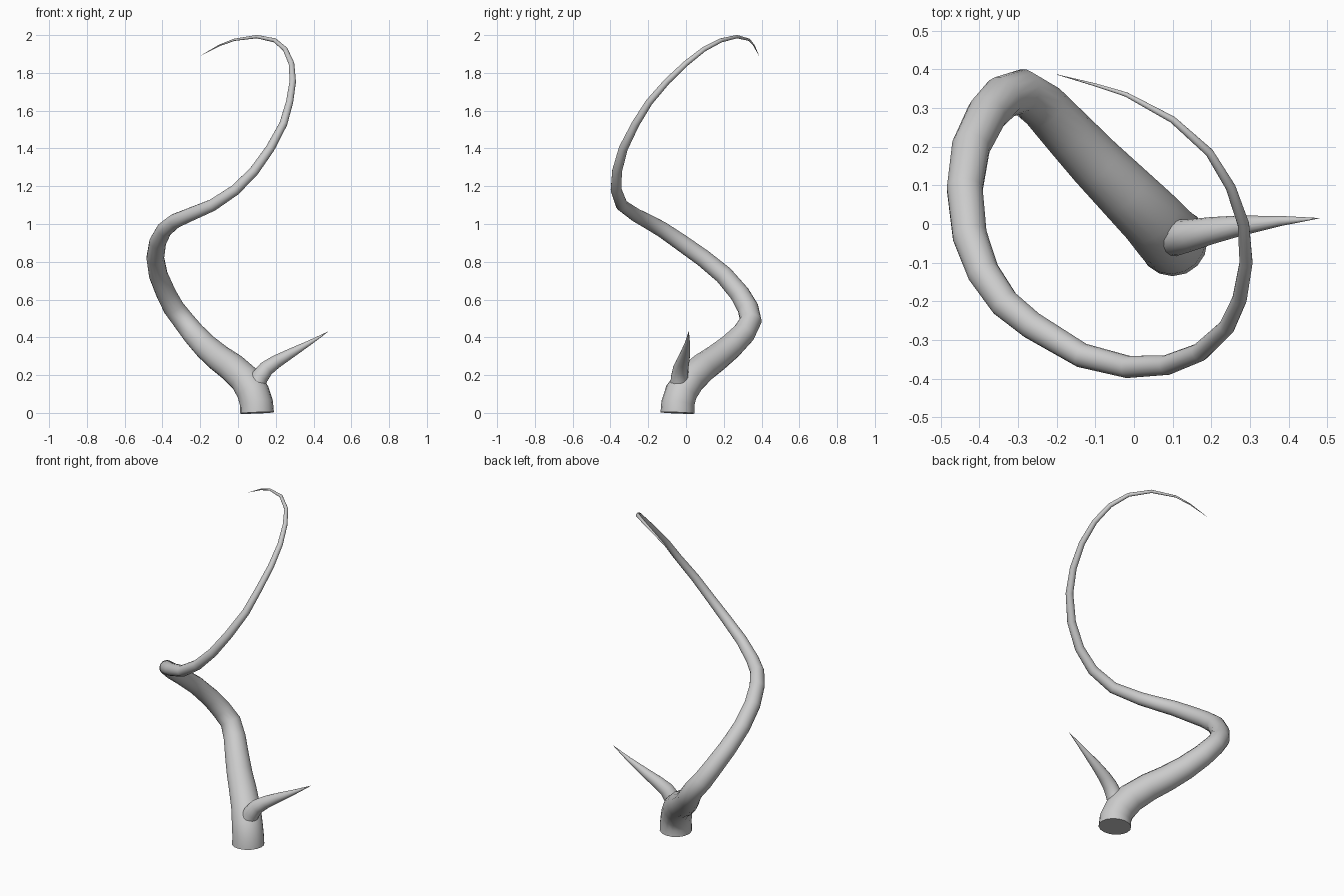
import bpy


def tapered_tube(name, rows, caps=True):
    """Sweep a round section along (x, y, z, radius) rows and make it a smooth mesh."""
    data = bpy.data.curves.new(name, 'CURVE')
    data.dimensions = '3D'
    data.bevel_depth = 1.0
    data.bevel_resolution = 6
    data.use_fill_caps = caps
    data.twist_mode = 'MINIMUM'
    spline = data.splines.new('POLY')
    spline.points.add(len(rows) - 1)
    for p, (x, y, z, r) in zip(spline.points, rows):
        p.co = (x, y, z, 1)
        p.radius = r
    obj = bpy.data.objects.new(name, data)
    bpy.context.collection.objects.link(obj)
    bpy.ops.object.select_all(action='DESELECT')
    obj.select_set(True)
    bpy.context.view_layer.objects.active = obj
    bpy.ops.object.convert(target='MESH')
    bpy.ops.object.shade_smooth_by_angle(angle=1.0)
    return bpy.context.object


# Main spiralling stem, tapering to a point
tapered_tube("stem", [
    (0.10, -0.045, 0.00, 0.090), (0.098, -0.043, 0.05, 0.088),
    (0.08, -0.025, 0.11, 0.086), (0.04, 0.02, 0.175, 0.082),
    (-0.03, 0.09, 0.24, 0.077), (-0.10, 0.16, 0.29, 0.072),
    (-0.17, 0.235, 0.35, 0.067), (-0.235, 0.305, 0.42, 0.062),
    (-0.29, 0.343, 0.49, 0.058), (-0.34, 0.328, 0.555, 0.056),
    (-0.38, 0.285, 0.63, 0.053), (-0.422, 0.20, 0.73, 0.050),
    (-0.438, 0.09, 0.82, 0.047), (-0.425, -0.03, 0.905, 0.045),
    (-0.39, -0.125, 0.97, 0.042), (-0.335, -0.205, 1.015, 0.039),
    (-0.265, -0.262, 1.045, 0.036), (-0.135, -0.34, 1.10, 0.032),
    (-0.015, -0.37, 1.18, 0.029), (0.085, -0.365, 1.28, 0.026),
    (0.17, -0.332, 1.40, 0.024), (0.24, -0.267, 1.53, 0.021),
    (0.273, -0.195, 1.645, 0.019), (0.29, -0.10, 1.755, 0.017),
    (0.283, 0.00, 1.85, 0.015), (0.25, 0.095, 1.925, 0.013),
    (0.195, 0.185, 1.972, 0.011), (0.10, 0.27, 1.992, 0.009),
    (-0.02, 0.335, 1.975, 0.006), (-0.10, 0.36, 1.945, 0.004),
    (-0.20, 0.387, 1.89, 0.0005)])

# Side thorn growing from the stem
tapered_tube("thorn", [
    (0.095, -0.037, 0.14, 0.048), (0.115, -0.034, 0.19, 0.046),
    (0.15, -0.028, 0.235, 0.041), (0.20, -0.017, 0.27, 0.035),
    (0.27, -0.005, 0.31, 0.027), (0.38, 0.008, 0.372, 0.013),
    (0.48, 0.015, 0.432, 0.0005)])
